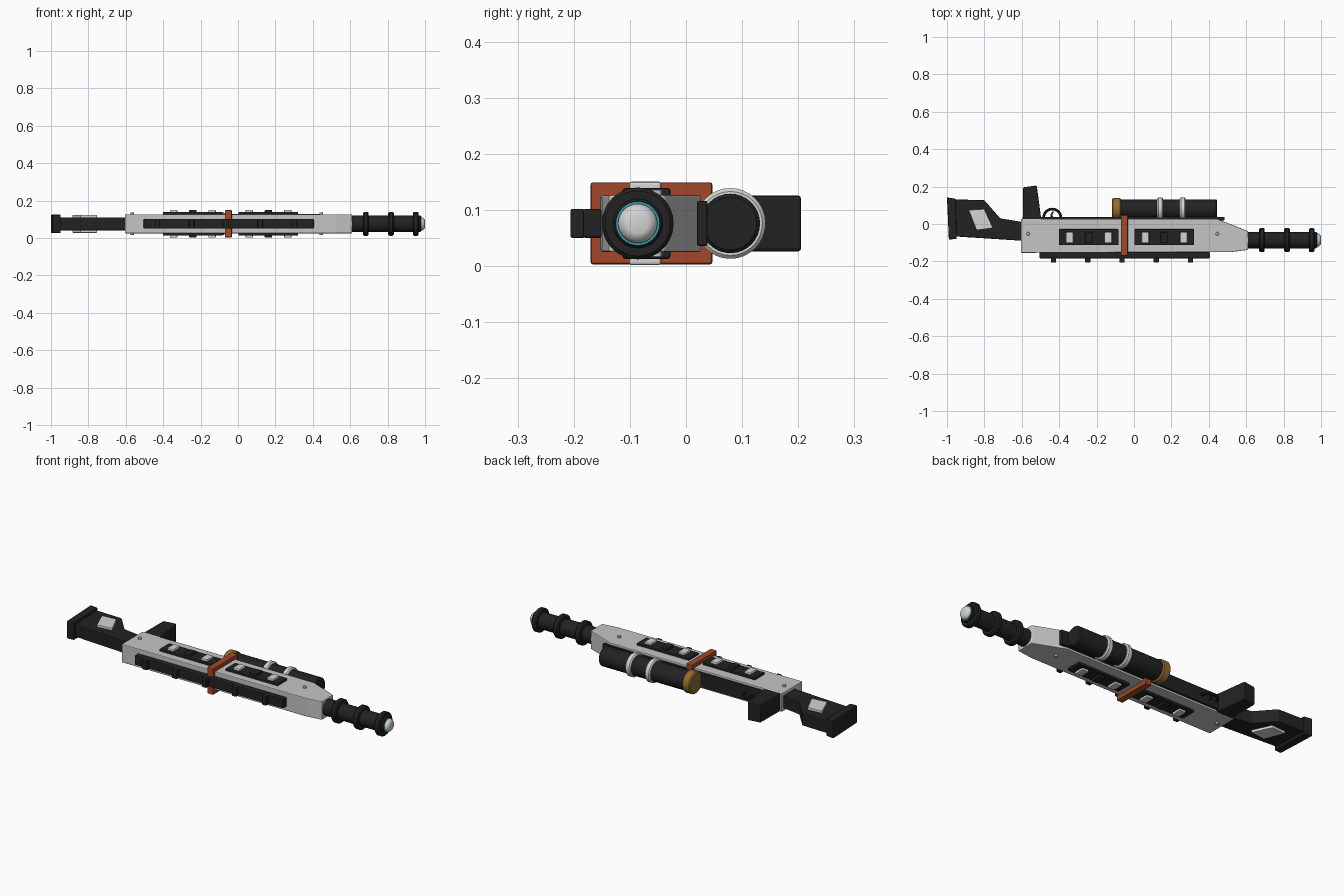
import bpy, bmesh, math
from mathutils import Matrix, Vector

if "Cube" in bpy.data.objects:
    bpy.data.objects.remove(bpy.data.objects["Cube"])

ZC = 0.076  # height of the symmetry plane


def material(name, r, g, b):
    m = bpy.data.materials.new(name)
    m.diffuse_color = (r, g, b, 1)
    m.use_nodes = True
    m.node_tree.nodes["Principled BSDF"].inputs["Base Color"].default_value = m.diffuse_color
    return m


BLACK = material("matt black", 0.016, 0.016, 0.016)
GREY = material("shell grey", 0.56, 0.56, 0.56)
LIGHT = material("light trim", 0.66, 0.66, 0.66)
RUST = material("rust orange", 0.36, 0.065, 0.022)
BRASS = material("brass", 0.30, 0.15, 0.03)
TEAL = material("teal glow", 0.03, 0.38, 0.42)


def finish(bm, name, mat, bevel=0.0, smooth=False):
    bmesh.ops.recalc_face_normals(bm, faces=bm.faces)
    me = bpy.data.meshes.new(name)
    bm.to_mesh(me)
    bm.free()
    me.materials.append(mat)
    ob = bpy.data.objects.new(name, me)
    bpy.context.collection.objects.link(ob)
    if bevel:
        b = ob.modifiers.new("Bevel", 'BEVEL')
        b.width = bevel
        b.segments = 2
        b.limit_method = 'ANGLE'
    if smooth:
        bpy.context.view_layer.objects.active = ob
        ob.select_set(True)
        bpy.ops.object.shade_smooth_by_angle(angle=math.radians(35))
        ob.select_set(False)
    return ob


def plate(name, pts, z0, z1, mat, bevel=0.003):
    """Extrude an outline in the xy plane from z0 to z1."""
    bm = bmesh.new()
    f = bm.faces.new([bm.verts.new((x, y, z0)) for x, y in pts])
    ext = bmesh.ops.extrude_face_region(bm, geom=[f])
    top = [v for v in ext["geom"] if isinstance(v, bmesh.types.BMVert)]
    bmesh.ops.translate(bm, verts=top, vec=(0, 0, z1 - z0))
    return finish(bm, name, mat, bevel)


def box(name, x0, x1, y0, y1, z0, z1, mat, bevel=0.003):
    return plate(name, [(x0, y0), (x1, y0), (x1, y1), (x0, y1)], z0, z1, mat, bevel)


def lathe(name, profile, y, mat, n=32):
    """Turn an (x, radius) profile about an axis along x."""
    bm = bmesh.new()
    vs = [bm.verts.new((x, y, ZC + r)) for x, r in profile]
    es = [bm.edges.new(p) for p in zip(vs, vs[1:])]
    bmesh.ops.spin(bm, geom=vs + es, cent=(0, y, ZC), axis=(1, 0, 0),
                   angle=2 * math.pi, steps=n, use_duplicate=False)
    bmesh.ops.remove_doubles(bm, verts=bm.verts, dist=1e-5)
    return finish(bm, name, mat, smooth=True)


def rod(name, x0, x1, r, y, mat, c=0.004):
    return lathe(name, [(x0, 0), (x0, r - c), (x0 + c, r), (x1 - c, r), (x1, r - c), (x1, 0)], y, mat)


# Main shell
plate("body_shell", [(-0.605, -0.154), (0.52, -0.15), (0.61, -0.138), (0.61, -0.038),
                     (0.445, 0.027), (-0.605, 0.027)], 0.025, 0.127, GREY, 0.004)
box("upper_rail", -0.52, 0.485, 0.02, 0.038, 0.036, 0.116, BLACK)

# Lower rail with lugs
box("lower_rail", -0.505, 0.405, -0.184, -0.15, 0.05, 0.102, BLACK, 0.005)
for i in range(5):
    x = -0.43 + i * 0.183
    box(f"rail_lug_{i}", x - 0.014, x + 0.014, -0.206, -0.18, 0.05, 0.102, BLACK, 0.004)

# Clamp around the body
box("clamp_band", -0.07, -0.033, -0.17, 0.047, 0.003, 0.149, RUST, 0.004)

# Side panels, buttons and screws, mirrored on both faces
for side, s in (("upper", 1), ("lower", -1)):
    def span(h):
        return sorted((ZC + s * 0.045, ZC + s * h))
    for k, x0 in enumerate((-0.402, 0.002)):
        box(f"{side}_panel_{k}", x0, x0 + 0.32, -0.113, -0.028, *span(0.063), BLACK, 0.004)
        for j, mat in enumerate((LIGHT, BLACK, LIGHT)):
            c = x0 + 0.058 + j * 0.103
            box(f"{side}_button_{k}_{j}", c - 0.02, c + 0.02, -0.102, -0.044,
                *span(0.0745), mat, 0.005)
    for k, x in enumerate((-0.565, 0.445)):
        bm = bmesh.new()
        bmesh.ops.create_cone(bm, cap_ends=True, segments=16, radius1=0.009, radius2=0.009, depth=0.02,
                              matrix=Matrix.Translation((x, -0.052, ZC + s * 0.05)))
        finish(bm, f"{side}_screw_{k}", GREY, 0.002, True)

# Barrel with cooling rings, glowing ring and muzzle tip
BY = -0.086
rod("barrel", 0.58, 0.978, 0.044, BY, BLACK)
for i, x in enumerate((0.684, 0.818, 0.95)):
    rod(f"barrel_ring_{i}", x - 0.015, x + 0.015, 0.064, BY, BLACK, 0.006)
lathe("muzzle_glow", [(0.972, 0.0385), (0.980, 0.0385), (0.980, 0.034), (0.972, 0.034)], BY, TEAL)
lathe("muzzle_tip", [(0.96, 0.035), (0.984, 0.035), (0.992, 0.031), (0.998, 0.024),
                     (1.0, 0.018), (1.0, 0)], BY, LIGHT)

# Gas tank with bands and cap
TY = 0.079
rod("tank", -0.08, 0.445, 0.053, TY, BLACK, 0.006)
for i, x in enumerate((0.14, 0.26)):
    rod(f"tank_band_{i}", x - 0.016, x + 0.016, 0.063, TY, LIGHT, 0.006)
rod("tank_cap", -0.118, -0.07, 0.06, TY, BRASS, 0.006)

# Grip
plate("grip", [(-0.595, 0.02), (-0.495, 0.02), (-0.52, 0.206), (-0.593, 0.196)],
      0.026, 0.126, BLACK, 0.006)

# Trigger guard hoop and trigger
bm = bmesh.new()
N, M = 32, 8
rings = []
for i in range(N):
    a = 2 * math.pi * i / N
    rings.append([bm.verts.new((-0.437 + (0.046 + 0.007 * math.cos(b)) * math.cos(a),
                                0.034 + (0.046 + 0.007 * math.cos(b)) * math.sin(a),
                                ZC + 0.007 * math.sin(b)))
                  for b in (2 * math.pi * j / M for j in range(M))])
for i in range(N):
    p, q = rings[i], rings[(i + 1) % N]
    for j in range(M):
        bm.faces.new((p[j], q[j], q[(j + 1) % M], p[(j + 1) % M]))
finish(bm, "trigger_guard", BLACK, smooth=True)
plate("trigger", [(-0.447, 0.03), (-0.43, 0.03), (-0.437, 0.05), (-0.428, 0.066), (-0.437, 0.066),
                  (-0.447, 0.05)], ZC - 0.008, ZC + 0.008, BLACK, 0.001)

# Shoulder stock, butt pad and insert
plate("stock", [(-0.965, -0.066), (-0.59, -0.09), (-0.59, 0.01), (-0.715, 0.03), (-0.80, 0.127),
                (-0.965, 0.132)], 0.041, 0.111, BLACK, 0.004)
plate("butt_pad", [(-0.99, -0.083), (-0.948, -0.08), (-0.953, 0.135), (-1.0, 0.142)],
      0.027, 0.125, BLACK, 0.005)
plate("stock_insert", [(-0.885, 0.075), (-0.80, 0.08), (-0.753, -0.022), (-0.842, -0.033)],
      0.028, 0.124, LIGHT, 0.003)
